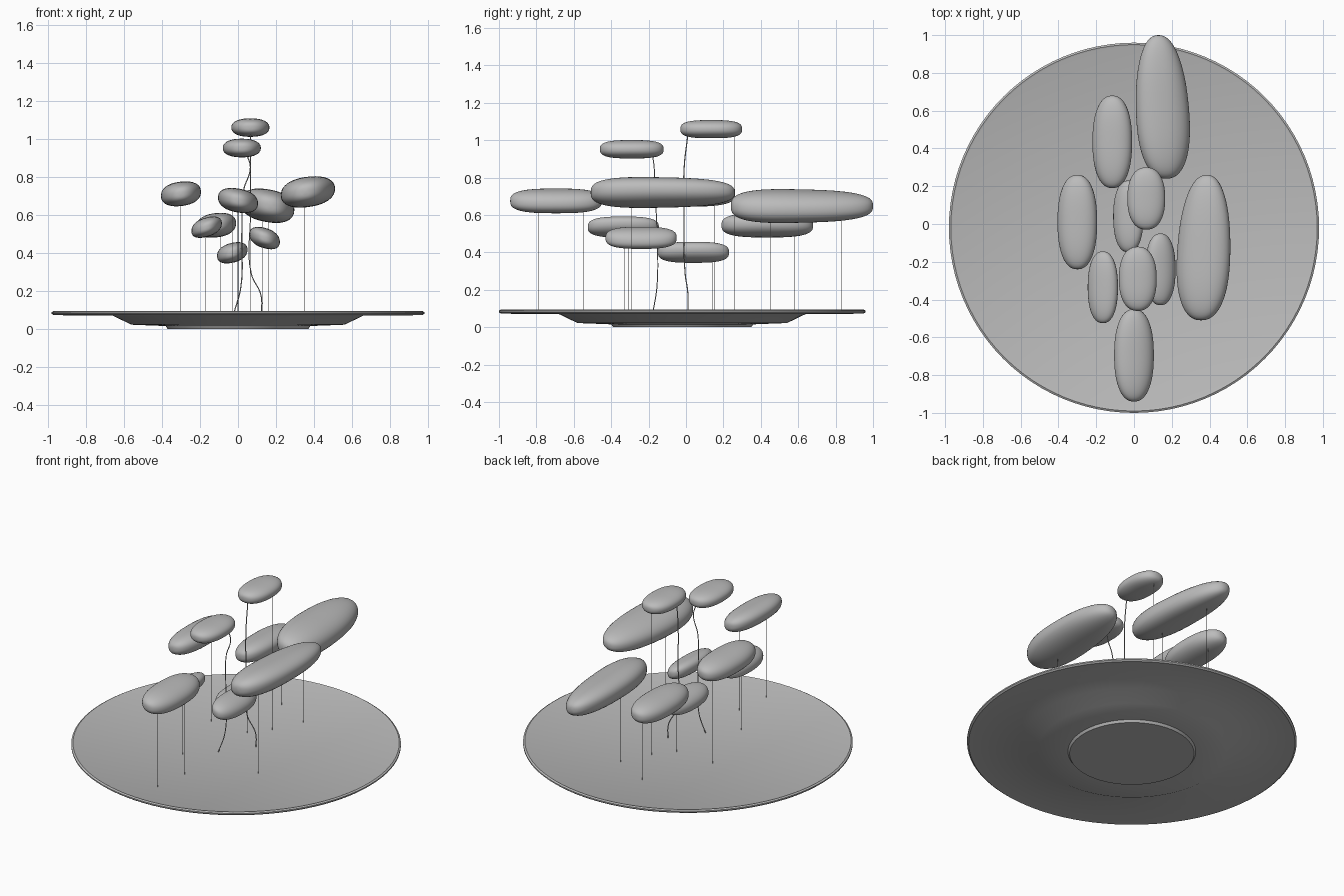
import bpy, bmesh, math
from mathutils import Vector

cube = bpy.data.objects.get("Cube")
if cube:
    bpy.data.objects.remove(cube)


def make_material(name, value):
    mat = bpy.data.materials.new(name)
    mat.use_nodes = True
    color = (value, value, value, 1)
    mat.diffuse_color = color
    mat.node_tree.nodes["Principled BSDF"].inputs["Base Color"].default_value = color
    return mat


GREY = make_material("plain grey", 0.5)


def add_object(name, bm):
    mesh = bpy.data.meshes.new(name)
    bmesh.ops.recalc_face_normals(bm, faces=bm.faces)
    bm.to_mesh(mesh)
    bm.free()
    obj = bpy.data.objects.new(name, mesh)
    mesh.materials.append(GREY)
    bpy.context.collection.objects.link(obj)
    bpy.ops.object.select_all(action="DESELECT")
    obj.select_set(True)
    bpy.context.view_layer.objects.active = obj
    bpy.ops.object.shade_smooth_by_angle(angle=math.radians(35))
    return obj


def lathe(name, profile, center_y, steps=96):
    bm = bmesh.new()
    verts = [bm.verts.new((r, 0, z)) for r, z in profile]
    edges = [bm.edges.new(pair) for pair in zip(verts, verts[1:])]
    bmesh.ops.spin(bm, geom=verts + edges, cent=(0, 0, 0), axis=(0, 0, 1),
                   angle=math.tau, steps=steps)
    bmesh.ops.remove_doubles(bm, verts=bm.verts, dist=0.0005)
    bmesh.ops.translate(bm, vec=(0, center_y, 0), verts=bm.verts)
    return add_object(name, bm)


def round_off(t, power):
    return max(0, 1 - abs(t) ** power) ** (1 / power)


def pebble(name, x, y, z, slope=0, egg=0, bow=0, lean=0):
    """Long soft pebble filling the given ranges; slope tips it sideways."""
    (cx, hx), (cy, hy), (cz, hz) = [((a + b) / 2, (b - a) / 2) for a, b in (x, y, z)]
    thick = math.sqrt(hz ** 2 - (slope * hx) ** 2)
    bm = bmesh.new()
    bmesh.ops.create_uvsphere(bm, u_segments=40, v_segments=32, radius=1)
    for v in bm.verts:
        t = max(-1, min(1, v.co.z))
        angle = math.atan2(v.co.y, v.co.x)
        c, s = math.cos(angle), math.sin(angle)
        k = (abs(c) ** 2.3 + abs(s) ** 2.3) ** (-1 / 2.3)
        px = c * k * hx * round_off(t, 2.3) * (1 - egg * t)
        pz = s * k * thick * round_off(t, 3) * (1 - egg * t)
        v.co = (cx + px + lean * t, cy + hy * t, cz + pz + slope * px - bow * t * t)
    return add_object(name, bm)


def wire(name, points, radius):
    curve = bpy.data.curves.new(name, "CURVE")
    curve.dimensions = "3D"
    curve.bevel_depth = radius
    curve.bevel_resolution = 1
    curve.use_fill_caps = True
    curve.resolution_u = 8
    spline = curve.splines.new("BEZIER")
    spline.bezier_points.add(len(points) - 1)
    for bp, p in zip(spline.bezier_points, points):
        bp.co = Vector(p)
        bp.handle_left_type = bp.handle_right_type = "AUTO"
    curve.materials.append(GREY)
    obj = bpy.data.objects.new(name, curve)
    bpy.context.collection.objects.link(obj)


# Dish: broad flat plate, shallow sloped underside, round foot
lathe("dish", [(0, 0), (0.37, 0), (0.38, 0.015), (0.56, 0.022), (0.66, 0.07),
               (0.97, 0.072), (0.98, 0.08), (0.98, 0.088), (0.97, 0.094),
               (0.96, 0.09), (0, 0.09)], -0.02)

# Floating pebbles
pebble("back_large_pebble", (0.01, 0.29), (0.24, 1.0), (0.56, 0.735),
       -0.15, egg=0.1, lean=-0.02)
pebble("back_right_pebble", (-0.22, -0.01), (0.19, 0.68), (0.48, 0.61), 0.1)
pebble("right_pebble", (-0.405, -0.195), (-0.24, 0.26), (0.645, 0.775), 0.1)
pebble("left_large_pebble", (0.23, 0.51), (-0.51, 0.26), (0.64, 0.80),
       0.12, egg=0.1, lean=0.015)
pebble("front_pebble", (-0.105, 0.105), (-0.94, -0.45), (0.61, 0.74), -0.15)
pebble("top_pebble", (-0.035, 0.165), (-0.03, 0.30), (1.01, 1.107))
pebble("upper_pebble", (-0.08, 0.12), (-0.46, -0.12), (0.902, 1.0))
pebble("low_right_pebble", (-0.245, -0.085), (-0.525, -0.145), (0.48, 0.59), 0.25)
pebble("low_left_pebble", (0.06, 0.22), (-0.43, -0.05), (0.42, 0.535), -0.25)
pebble("lowest_pebble", (-0.11, 0.05), (-0.15, 0.23), (0.345, 0.455), 0.2)

# Straight support wires: x, y, top height
straight = [(-0.03, -0.79, 0.65), (0, -0.55, 0.65), (-0.30, 0.15, 0.7),
            (0.13, -0.31, 0.46), (-0.03, 0.14, 0.38), (0.35, -0.29, 0.7),
            (-0.09, 0.58, 0.53), (0.16, 0.45, 0.62), (0.13, 0.83, 0.62),
            (-0.17, -0.33, 0.52), (0.065, 0.26, 1.03)]
for i, (x, y, top) in enumerate(straight):
    wire(f"straight_wire_{i + 1}", [(x, y, 0.088), (x, y, top)], 0.0015)

# Curved stems under the two highest pebbles
wire("top_stem", [(0.125, 0.01, 0.088), (0.12, 0.01, 0.18), (0.07, -0.005, 0.29),
                  (0.065, -0.01, 0.6), (0.065, -0.01, 0.85), (0.065, 0.01, 1.03)], 0.003)
wire("upper_stem", [(-0.02, -0.175, 0.088), (0.015, -0.155, 0.22), (0.02, -0.155, 0.5),
                    (0.03, -0.165, 0.73), (0.065, -0.17, 0.85),
                    (0.04, -0.18, 0.93)], 0.003)
